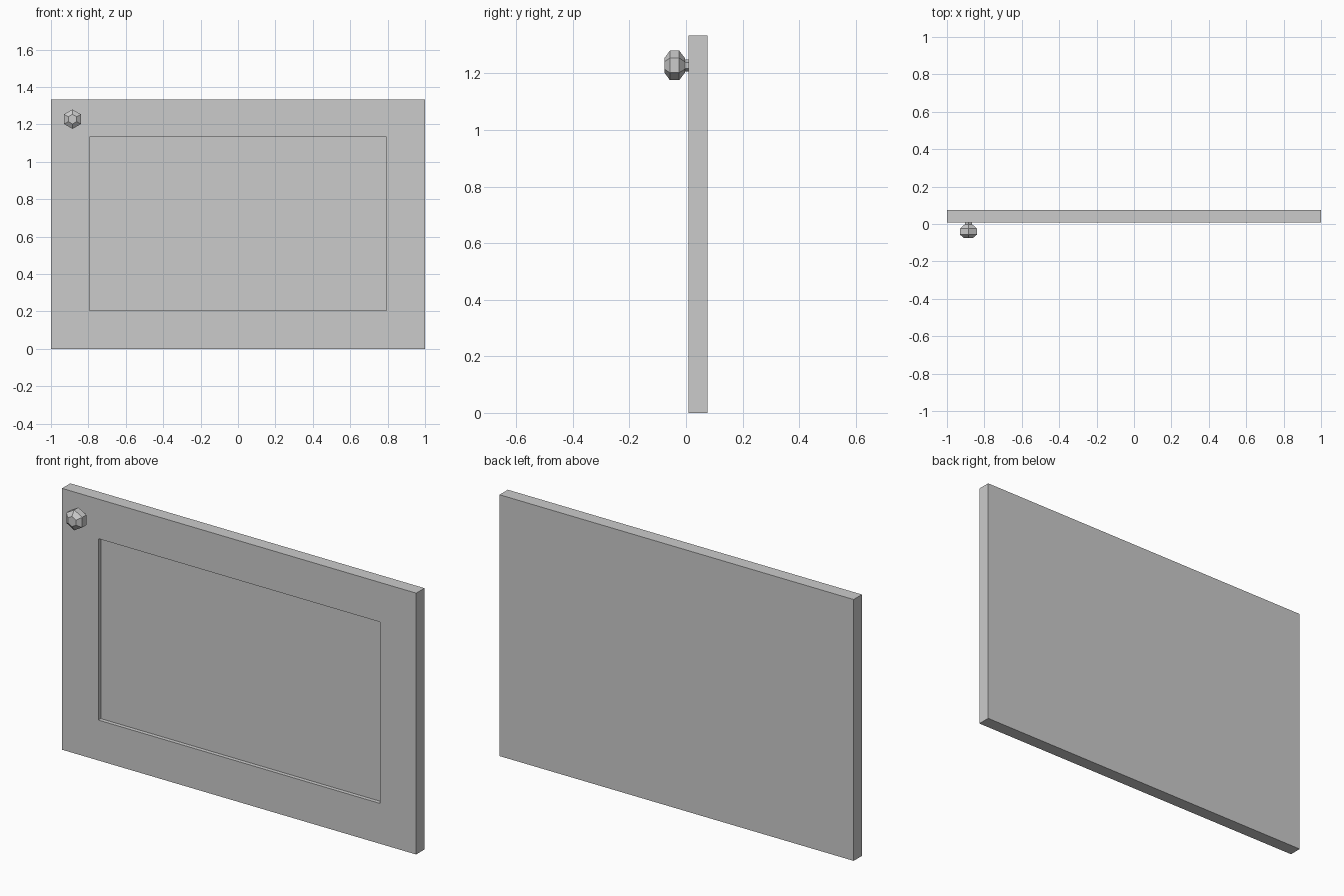
import bpy, bmesh, math
from mathutils import Matrix

cube = bpy.data.objects.get("Cube")
if cube:
    bpy.data.objects.remove(cube, do_unlink=True)

grey = bpy.data.materials.new("plain_grey")
grey.use_nodes = True
colour = (0.6, 0.6, 0.6, 1)
grey.diffuse_color = colour
grey.node_tree.nodes["Principled BSDF"].inputs["Base Color"].default_value = colour


def finish(name, bm):
    bmesh.ops.recalc_face_normals(bm, faces=bm.faces)
    mesh = bpy.data.meshes.new(name)
    bm.to_mesh(mesh)
    bm.free()
    mesh.materials.append(grey)
    obj = bpy.data.objects.new(name, mesh)
    bpy.context.collection.objects.link(obj)
    return obj


# Door slab with a rectangular panel sunk into its front
WIDTH, HEIGHT, FRONT, BACK = 2.0, 1.334, 0.009, 0.076
PANEL_X, PANEL_LOW, PANEL_HIGH, DEPTH = 0.795, 0.206, 1.132, 0.02
bm = bmesh.new()
bmesh.ops.create_cube(bm, size=1, matrix=Matrix.Translation((0, (FRONT + BACK) / 2, HEIGHT / 2))
                      @ Matrix.Diagonal((WIDTH, BACK - FRONT, HEIGHT, 1)))
bm.normal_update()
panel = min(bm.faces, key=lambda f: f.normal.y)
bmesh.ops.inset_individual(bm, faces=[panel], thickness=0.1)


def place_panel(y):
    for v in panel.verts:
        v.co.x = math.copysign(PANEL_X, v.co.x)
        v.co.y = y
        v.co.z = PANEL_HIGH if v.co.z > HEIGHT / 2 else PANEL_LOW


place_panel(FRONT)
bmesh.ops.inset_individual(bm, faces=[panel], thickness=0.01)
place_panel(FRONT + DEPTH)
finish("cabinet_door", bm)

# Six-sided knob: rings of (y, radius) from the tip to the neck
SIDES, KNOB_X, KNOB_Z = 6, -0.885, 1.228
profile = [(-0.076, 0.026), (-0.057, 0.052), (-0.024, 0.052),
           (-0.004, 0.026), (-0.004, 0.021), (FRONT + 0.002, 0.021)]
bm = bmesh.new()
rings = []
for y, r in profile:
    angles = [math.tau * i / SIDES for i in range(SIDES)]
    rings.append([bm.verts.new((KNOB_X + r * math.sin(a), y, KNOB_Z + r * math.cos(a)))
                  for a in angles])
for a, b in zip(rings, rings[1:]):
    for i in range(SIDES):
        j = (i + 1) % SIDES
        bm.faces.new((a[i], a[j], b[j], b[i]))
bm.faces.new(rings[0])
bm.faces.new(rings[-1])
finish("door_knob", bm)
